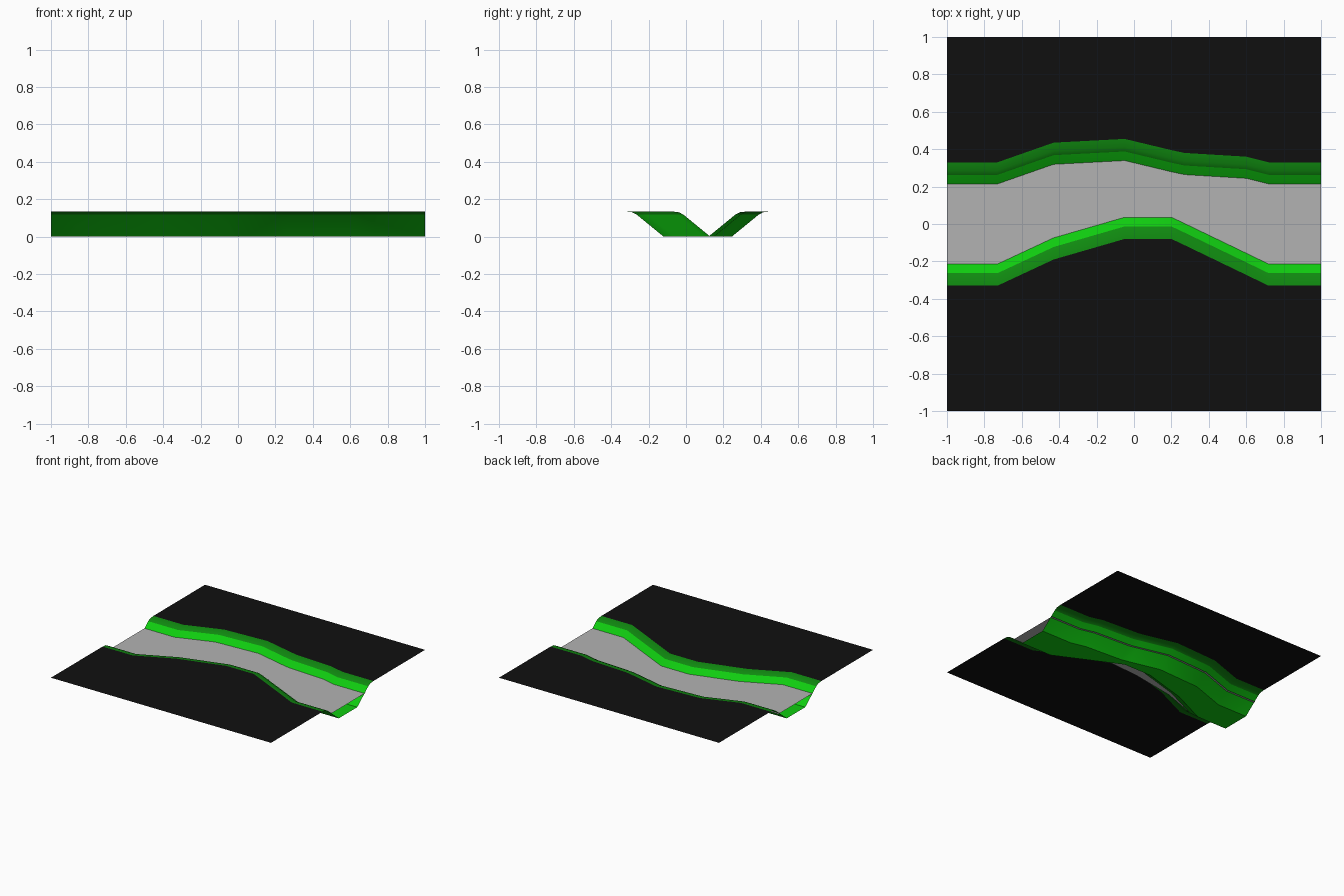
import bpy
import math

cube = bpy.data.objects.get("Cube")
if cube:
    bpy.data.objects.remove(cube, do_unlink=True)


def material(name, color):
    m = bpy.data.materials.new(name)
    m.use_nodes = True
    m.diffuse_color = (*color, 1)
    m.node_tree.nodes["Principled BSDF"].inputs["Base Color"].default_value = (*color, 1)
    return m


SOIL = material("black soil", (0.005, 0.005, 0.005))
LIP = material("dark grass", (0.005, 0.25, 0.005))
BANK = material("bright grass", (0.005, 0.6, 0.005))
WATER = material("grey water", (0.45, 0.45, 0.45))

TOP = 0.135
WATER_Z = 0.077

# Stations along the river: x, front rim y, back rim y
course = [(-1, -0.33, 0.33), (-0.73, -0.33, 0.33), (-0.43, -0.19, 0.435),
          (-0.05, -0.08, 0.455), (0.2, -0.08, 0.395), (0.27, -0.113, 0.38),
          (0.6, -0.272, 0.36), (0.72, -0.33, 0.33), (1, -0.33, 0.33)]

# Bank section: inset from the rim, height
bank = [(0, TOP), (0.043, 0.13), (0.067, 0.117), (0.21, 0)]


def loft(name, rows, mats, pick=lambda column: 0):
    """Skin equal-length rows of points, with a material chosen per column."""
    n = len(rows[0])
    faces, slots = [], []
    for r in range(len(rows) - 1):
        for c in range(n - 1):
            a = r * n + c
            faces.append((a, a + n, a + n + 1, a + 1))
            slots.append(pick(c))
    mesh = bpy.data.meshes.new(name)
    mesh.from_pydata([p for row in rows for p in row], [], faces)
    for m in mats:
        mesh.materials.append(m)
    for f, slot in zip(mesh.polygons, slots):
        f.material_index = slot
    obj = bpy.data.objects.new(name, mesh)
    bpy.context.collection.objects.link(obj)
    return obj


# Ground either side of the channel
loft("front_ground", [[(x, -1, TOP), (x, f, TOP)] for x, f, b in course], [SOIL])
loft("back_ground", [[(x, b, TOP), (x, 1, TOP)] for x, f, b in course], [SOIL])

# Channel: front bank, flat bed and back bank, with darker lips
channel = loft(
    "river_channel",
    [[(x, f + d, z) for d, z in bank] + [(x, b - d, z) for d, z in reversed(bank)]
     for x, f, b in course],
    [LIP, BANK], lambda c: 1 if 2 <= c <= 4 else 0)

# Water sheet, slightly wider than the channel around the bend
loft("water",
     [[(x, f + 0.115 - 0.08 * max(0, 1 - abs(x) / 0.7), WATER_Z),
       (x, b - 0.1, WATER_Z)] for x, f, b in course], [WATER])

# Soft shading along the banks
bpy.ops.object.select_all(action='DESELECT')
channel.select_set(True)
bpy.context.view_layer.objects.active = channel
bpy.ops.object.shade_smooth_by_angle(angle=math.radians(30))
